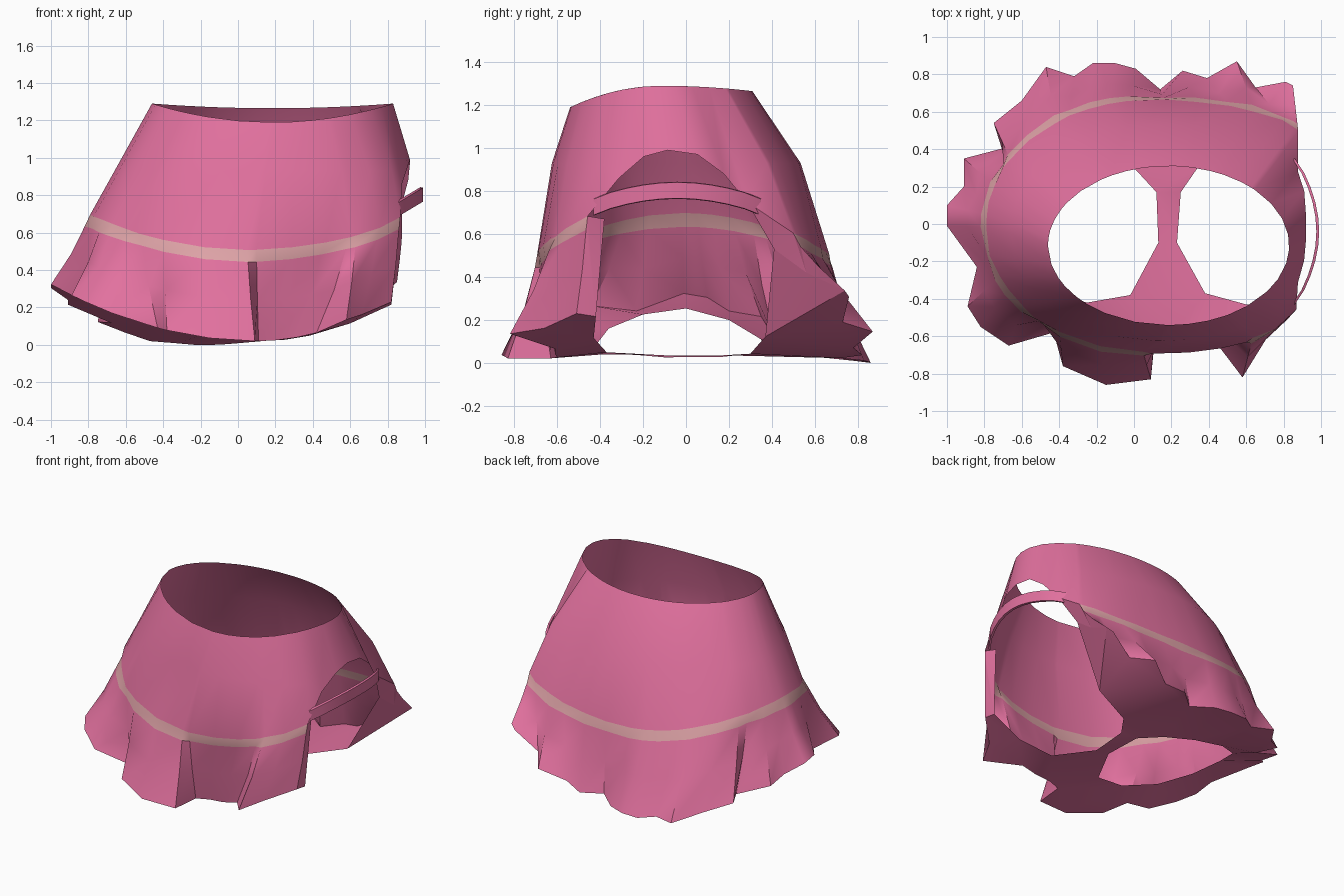
import bpy
import bmesh
from math import atan2, cos, sin, pi, radians

cube = bpy.data.objects.get("Cube")
if cube:
    bpy.data.objects.remove(cube)


def material(name, color):
    mat = bpy.data.materials.new(name)
    mat.use_nodes = True
    mat.diffuse_color = (*color, 1)
    bsdf = next(n for n in mat.node_tree.nodes if n.type == "BSDF_PRINCIPLED")
    bsdf.inputs["Base Color"].default_value = (*color, 1)
    bsdf.inputs["Roughness"].default_value = 0.8
    return mat


PINK = material("rose pink", (0.76, 0.165, 0.345))
BAND = material("dusty peach", (0.74, 0.37, 0.39))


def finish(name, bm, angle=45):
    mesh = bpy.data.meshes.new(name)
    bm.to_mesh(mesh)
    bm.free()
    obj = bpy.data.objects.new(name, mesh)
    bpy.context.collection.objects.link(obj)
    mesh.materials.append(PINK)
    mesh.materials.append(BAND)
    bpy.ops.object.select_all(action="DESELECT")
    obj.select_set(True)
    bpy.context.view_layer.objects.active = obj
    bpy.ops.object.shade_smooth_by_angle(angle=radians(angle))
    return obj


def oval(t, cx, cy, rx, ry, power=1.0, bulge=0.0):
    """Oval that is squarer on the open side, most of all at its back."""
    c, s = cos(t), sin(t)
    if c < 0:
        return cx + rx * c, cy + ry * s
    x = cx + rx * c ** power + bulge * sin(2 * t) ** 2 * (1 if s > 0 else .5)
    return x, cy + ry * (abs(s) ** power) * (1 if s > 0 else -1)


def hem_height(x, y):
    d = x - .1
    if d > 0:
        tilt = (.42 if y > 0 else .3) * abs(y) * d * d
    else:
        tilt = .17 * max(y, 0) * d
    return .02 + .25 * d * d + tilt


def lerp(a, b, f):
    return a + (b - a) * f


# Pleated hem outline, counter-clockwise from the back edge of the side opening
HEM = [(.85, .74), (.81, .76), (.65, .73), (.55, .87), (.39, .78), (.26, .82),
       (.14, .72), (.01, .83), (-.1, .86), (-.22, .86), (-.32, .79),
       (-.47, .84), (-.6, .66), (-.75, .54), (-.68, .41), (-.91, .35),
       (-.91, .2), (-1, .1), (-1, -.01), (-.84, -.23), (-.89, -.44),
       (-.82, -.55), (-.67, -.65), (-.43, -.58), (-.38, -.76), (-.15, -.86),
       (.09, -.83), (.11, -.63), (.2, -.6), (.31, -.61), (.42, -.61),
       (.58, -.82), (.66, -.66), (.82, -.51)]


def waist_point(t):
    s = sin(t)
    return (*oval(t, .185, -.115, .645, .425), 1.29 - (.1 if s < 0 else .025) * s * s)


def hip_point(t, z=.93):
    return (*oval(t, .13, -.045, .79, .58, .9, .08), z)


def column(x, y):
    """Points from waist to hem below one hem corner."""
    t = atan2(y, x - .1)
    sx, sy = oval(t, .06, -.01, .86, .68, .75, .15)
    sz = .475 + .19 * cos(t) ** 2
    if y < 0:
        sz += .06 * max(cos(t), 0)
    hz = hem_height(x, y)

    def toward_hem(f, z):
        return lerp(sx, x, f), lerp(sy, y, f), z

    return [waist_point(t), hip_point(t), toward_hem(-.05, sz + .032),
            toward_hem(.1, sz - .032), toward_hem(.46, lerp(sz, hz, .52)),
            (x, y, hz)]


# Skirt body with its trim band
bm = bmesh.new()
cols = [[bm.verts.new(p) for p in column(x, y)] for x, y in HEM]
for a, b in zip(cols, cols[1:]):
    for row in range(len(a) - 1):
        face = bm.faces.new((a[row + 1], b[row + 1], b[row], a[row]))
        face.material_index = 1 if row == 2 else 0

# Yoke arching over the side opening
arch = []
for deg, z in ((-25, .86), (-13, .96), (-3, .99), (8, .97), (20, .88), (32, .75)):
    t = radians(deg)
    arch.append([bm.verts.new(waist_point(t)), bm.verts.new(hip_point(t, z))])
span = [cols[-1]] + arch + [cols[0]]
for a, b in zip(span, span[1:]):
    bm.faces.new((a[1], b[1], b[0], a[0]))
bm.faces.new((cols[-1][1], cols[-1][2], arch[0][1]))
bm.faces.new((arch[-1][1], cols[0][2], cols[0][1]))
front_edge = [v.co.copy() for v in cols[-1]]
back_edge = [v.co.copy() for v in cols[0]]
arch_end = arch[-1][1].co.copy()
finish("skirt", bm)

# Underside panel: one leg hole and a notch open to the side
NOTCH = [(.82, -.42), (.6, -.43), (.38, -.37), (.23, -.1), (.25, .17),
         (.34, .3), (.6, .37)]
LEG_HOLE = [(.13, -.1), (-.02, -.38), (-.25, -.42), (-.5, -.36), (-.66, -.2),
            (-.72, 0), (-.66, .2), (-.45, .35), (-.2, .37), (0, .3), (.12, .17)]
bm = bmesh.new()
edges = []
for loop, lift in ((HEM + NOTCH, 0), (LEG_HOLE, .07)):
    verts = [bm.verts.new((x, y, hem_height(x, y) + lift * max(-x, 0) + lift * .2))
             for x, y in loop]
    edges += [bm.edges.new((verts[i - 1], verts[i])) for i in range(len(verts))]
bmesh.ops.triangle_fill(bm, edges=edges, use_beauty=True, normal=(0, 0, -1))
for face in bm.faces:
    face.normal_update()
    if face.normal.z > 0:
        face.normal_flip()
finish("underside_panel", bm)


# Turned-in edges of the side opening
def panel(name, points):
    bm = bmesh.new()
    bm.faces.new([bm.verts.new(p) for p in points])
    bmesh.ops.triangulate(bm, faces=bm.faces[:])
    finish(name, bm, 20)


def notch_point(i):
    x, y = NOTCH[i]
    return (x, y, hem_height(x, y))


fold = (.82, .41, .53)
crease = (.83, .56, .42)
panel("front_opening_edge", [front_edge[5], notch_point(0), (.84, -.38, .67),
                             front_edge[2], front_edge[3], front_edge[4]])
panel("back_opening_corner", [fold, crease, back_edge[5], back_edge[4],
                              back_edge[3], back_edge[2], arch_end])
panel("back_opening_edge", [notch_point(-1), back_edge[5], crease, fold])

# Side strap bridging the opening
bm = bmesh.new()
steps = 10
ribbon = []
for i in range(steps + 1):
    u = i / steps
    bow = sin(pi * u) ** .8
    x, y = .86 + .13 * bow, lerp(-.43, .35, u)
    z = .725 + .078 * bow
    ribbon.append([bm.verts.new(p) for p in (
        (x - .015, y, z + .04), (x, y, z + .037),
        (x, y, z - .037), (x - .015, y, z - .04))])
for a, b in zip(ribbon, ribbon[1:]):
    for k in range(4):
        bm.faces.new((a[k], a[(k + 1) % 4], b[(k + 1) % 4], b[k]))
bmesh.ops.recalc_face_normals(bm, faces=bm.faces)
finish("side_strap", bm)
